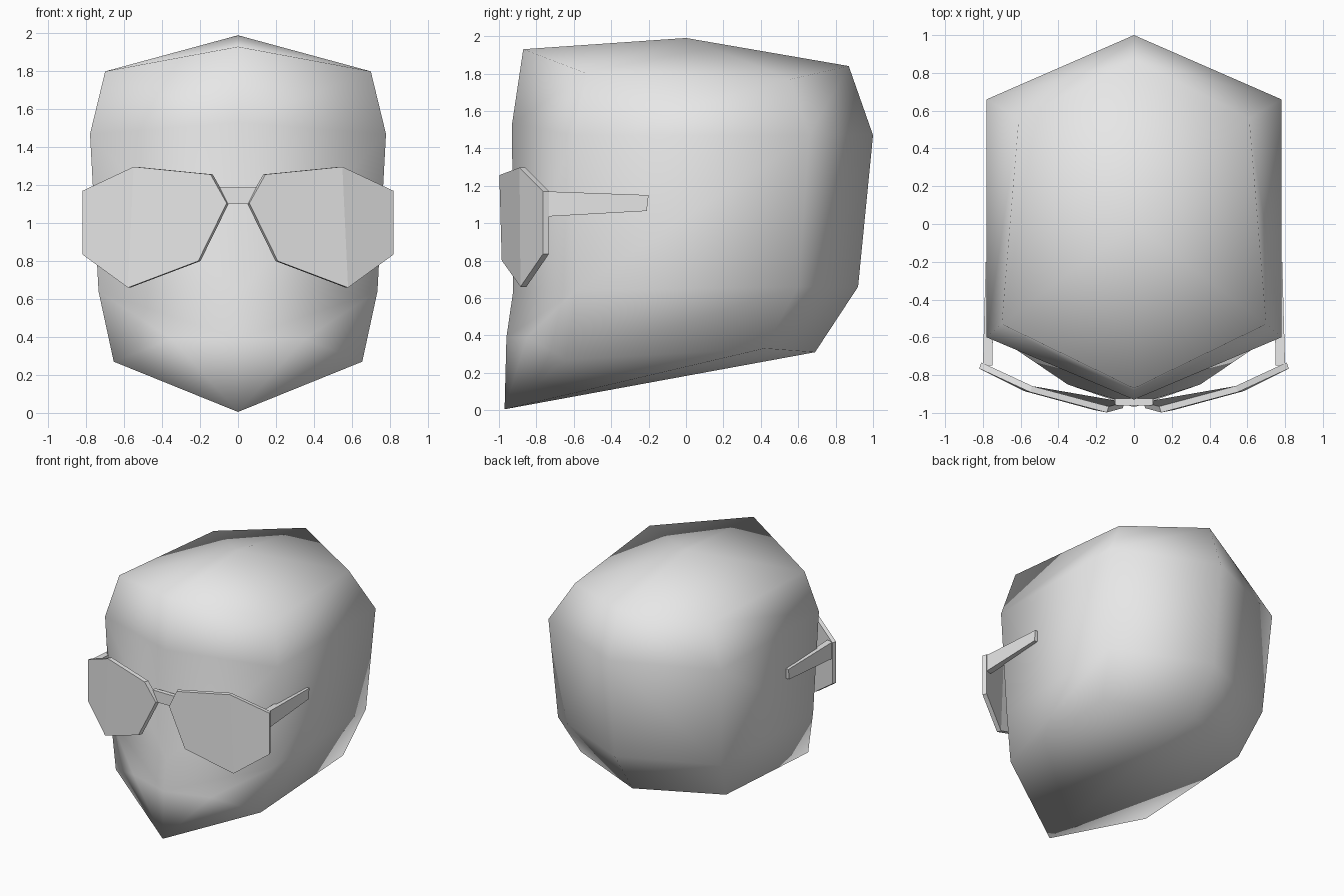
import bpy, bmesh
from mathutils import Vector

cube = bpy.data.objects.get("Cube")
if cube:
    bpy.data.objects.remove(cube, do_unlink=True)

grey = bpy.data.materials.new("plain_grey")
grey.use_nodes = True
grey.diffuse_color = (0.8, 0.8, 0.8, 1)
grey.node_tree.nodes["Principled BSDF"].inputs["Base Color"].default_value = (0.8, 0.8, 0.8, 1)


def finish(bm, name, smooth=False):
    """Turn a bmesh into a coloured object."""
    bmesh.ops.recalc_face_normals(bm, faces=bm.faces[:])
    for f in bm.faces:
        f.smooth = smooth
    me = bpy.data.meshes.new(name)
    bm.to_mesh(me)
    bm.free()
    me.materials.append(grey)
    ob = bpy.data.objects.new(name, me)
    bpy.context.collection.objects.link(ob)
    return ob


def mirrored_mesh(points, faces, sides=(1, -1)):
    """Build a half mesh on each side, welded along the centre line."""
    bm = bmesh.new()
    for s in sides:
        vs = [bm.verts.new((s * x, y, z)) for x, y, z in points]
        for f in faces:
            bm.faces.new([vs[i] for i in f])
    bmesh.ops.remove_doubles(bm, verts=bm.verts[:], dist=0.0005)
    return bm


# Head: half rings of front centre, front corner, back corner, back centre
rings = [
    [(0, -0.97, 0.005), (0.655, -0.64, 0.27), (0.655, 0.42, 0.33), (0, 0.69, 0.31)],
    [(0, -0.925, 0.63), (0.735, -0.59, 0.64), (0.735, 0.60, 0.66), (0, 0.92, 0.66)],
    [(0, -0.93, 1.53), (0.78, -0.60, 1.47), (0.78, 0.66, 1.47), (0, 1.0, 1.47)],
    [(0, -0.87, 1.93), (0.70, -0.53, 1.80), (0.61, 0.56, 1.77), (0, 0.87, 1.84)],
]
pts = [p for ring in rings for p in ring]
pts += [(0, 0, 1.99), (0, -0.96, 0.39), (0.35, -0.85, 0.39)]   # crown, chin front, jaw
CROWN, CHIN, JAW = 16, 17, 18
faces = [(r * 4 + c, r * 4 + c + 1, r * 4 + c + 5, r * 4 + c + 4)
         for r in range(3) for c in range(3) if (r, c) != (0, 0)]
faces += [(0, 1, JAW, CHIN), (CHIN, JAW, 5, 4), (1, 5, JAW)]   # jaw
faces += [(12 + c, 13 + c, CROWN) for c in range(3)]           # top of the head
faces += [(0, 3, 2, 1)]                                        # underside
finish(mirrored_mesh(pts, faces), "head", smooth=True)

# Glasses lenses: bent plates with an inner and an outer panel
lens = [(0.06, -0.975, 1.105), (0.145, -0.998, 1.257), (0.55, -0.89, 1.297),
        (0.82, -0.765, 1.17), (0.82, -0.765, 0.835), (0.58, -0.885, 0.66),
        (0.21, -0.985, 0.80)]
n = len(lens)
back = [(x - 0.012, y + 0.032, z) for x, y, z in lens]
lens_faces = [(0, 1, 2, 5, 6), (2, 3, 4, 5), (n + 6, n + 5, n + 2, n + 1, n), (n + 5, n + 4, n + 3, n + 2)]
lens_faces += [(i, (i + 1) % n, n + (i + 1) % n, n + i) for i in range(n)]
for side, s in (("left", 1), ("right", -1)):
    finish(mirrored_mesh(lens + back, lens_faces, (s,)), side + "_lens")

BOX = [(0, 1, 2, 3), (7, 6, 5, 4), (0, 4, 5, 1), (1, 5, 6, 2), (2, 6, 7, 3), (3, 7, 4, 0)]

# Bridge between the lenses
outline = [(-0.10, 1.19), (0.10, 1.19), (0.06, 1.10), (-0.06, 1.10)]
bridge = [(x, y, z) for y in (-0.96, -0.925) for x, z in outline]
finish(mirrored_mesh(bridge, BOX, (1,)), "bridge")

# Arms tapering back along the temples
arm = [(x, -0.75, z) for x, z in ((0.75, 1.17), (0.80, 1.17), (0.80, 1.035), (0.75, 1.035))]
arm += [(0.74, -0.20, 1.15), (0.785, -0.20, 1.15), (0.785, -0.21, 1.065), (0.74, -0.21, 1.065)]
for side, s in (("left", 1), ("right", -1)):
    finish(mirrored_mesh(arm, BOX, (s,)), side + "_arm")
